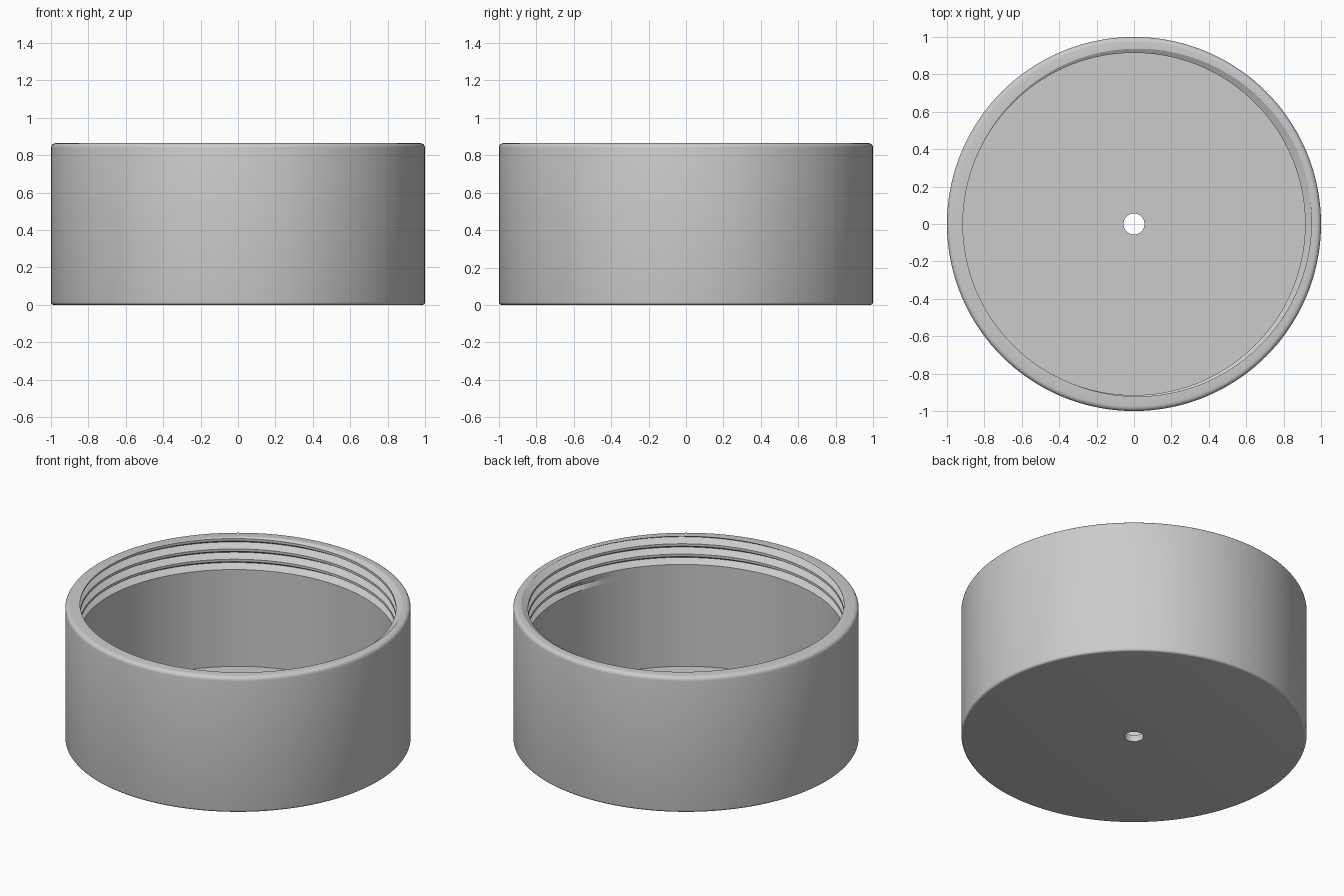
import bpy
import bmesh
from math import sin, cos, pi, radians

cube = bpy.data.objects.get("Cube")
if cube:
    bpy.data.objects.remove(cube, do_unlink=True)

# Main sizes
OUTER, INNER, HOLE = 1.0, 0.915, 0.056
TOP, FLOOR, THREAD_END = 0.865, 0.042, 0.63
PITCH, DEPTH, HALF_WIDTH = 0.066, 0.042, 0.025
PHASE = radians(25)
COLUMNS = 144
TURNS = range(-4, 2)


def turn_height(turn, angle):
    """Position along the helix in turns, and the groove's height there."""
    t = turn + (angle - PHASE) / (2 * pi)
    return t, TOP + PITCH * t


def bore_radius(angle, z):
    """Inner radius with the V-shaped thread groove, fading out at its start."""
    cut = 0.0
    for turn in TURNS:
        t, apex = turn_height(turn, angle)
        fade = min(1.0, max(0.0, (t + 3.15) / 0.1))
        cut = max(cut, fade * DEPTH * (1 - abs(z - apex) / HALF_WIDTH))
    return INNER + cut


def fillet(radius, z, start, steps=4):
    """Quarter-round corner on the outer wall."""
    points = []
    for i in range(steps + 1):
        a = start - i * pi / 2 / steps
        points.append((OUTER - radius + radius * cos(a), z + radius * sin(a)))
    return points


def section(angle):
    """Closed cross-section at one angle: floor, threaded bore, rim, wall, base."""
    points = [(HOLE, FLOOR), (INNER, FLOOR), (INNER, THREAD_END)]
    for turn in TURNS:
        _, apex = turn_height(turn, angle)
        for offset in (-HALF_WIDTH, 0, HALF_WIDTH):
            z = min(TOP, max(THREAD_END, apex + offset))
            points.append((bore_radius(angle, z), z))
    points += fillet(0.025, TOP - 0.025, pi / 2)
    points += fillet(0.015, 0.015, 0)
    points.append((HOLE, 0))
    return points


# Sweep the cross-section around the axis
bm = bmesh.new()
rings = []
for c in range(COLUMNS + 1):
    angle = 2 * pi * c / COLUMNS
    rings.append([bm.verts.new((r * cos(angle), r * sin(angle), z))
                  for r, z in section(angle)])
for a, b in zip(rings, rings[1:]):
    for i in range(len(a)):
        j = (i + 1) % len(a)
        bm.faces.new((a[i], b[i], b[j], a[j]))
bmesh.ops.remove_doubles(bm, verts=bm.verts, dist=0.00005)
bmesh.ops.dissolve_degenerate(bm, edges=bm.edges, dist=0.00005)
bmesh.ops.recalc_face_normals(bm, faces=bm.faces)
mesh = bpy.data.meshes.new("threaded_cap")
bm.to_mesh(mesh)
bm.free()

# Single grey material
grey = bpy.data.materials.new("light_grey")
grey.use_nodes = True
colour = (0.6, 0.6, 0.6, 1)
grey.diffuse_color = colour
grey.node_tree.nodes["Principled BSDF"].inputs["Base Color"].default_value = colour
mesh.materials.append(grey)

cap = bpy.data.objects.new("threaded_cap", mesh)
bpy.context.collection.objects.link(cap)
bpy.context.view_layer.objects.active = cap
cap.select_set(True)
bpy.ops.object.shade_smooth_by_angle(angle=radians(30))
